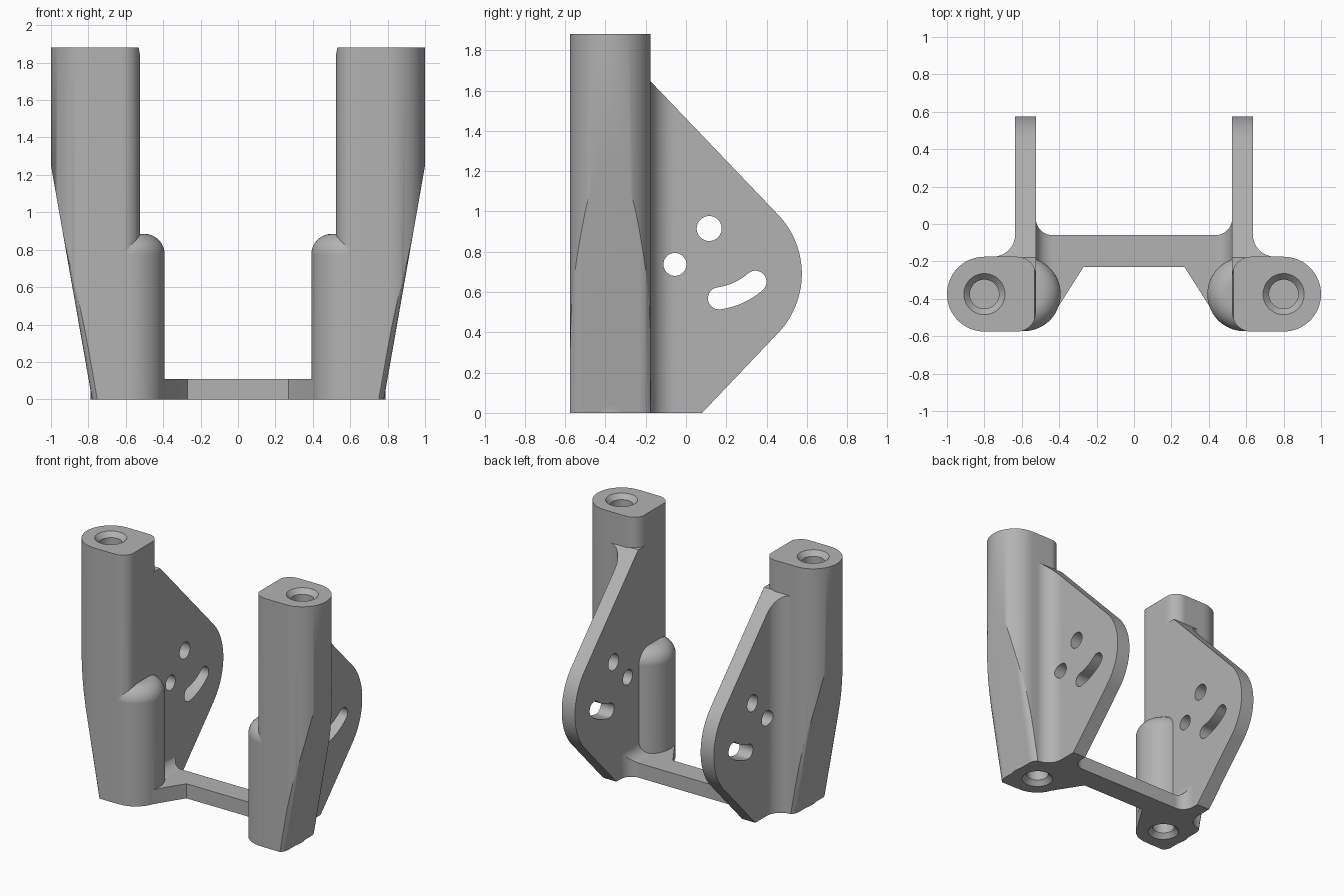
import bpy, bmesh
from math import radians, sin, cos

if "Cube" in bpy.data.objects:
    bpy.data.objects.remove(bpy.data.objects["Cube"])

grey = bpy.data.materials.new("plain_grey")
grey.use_nodes = True
colour = (0.45, 0.45, 0.45, 1)
grey.diffuse_color = colour
grey.node_tree.nodes["Principled BSDF"].inputs["Base Color"].default_value = colour


def arc(cx, cy, r, a0, a1, n=16):
    angles = [radians(a0 + (a1 - a0) * i / n) for i in range(n + 1)]
    return [(cx + r * cos(a), cy + r * sin(a)) for a in angles]


def finish(name, bm):
    bmesh.ops.remove_doubles(bm, verts=bm.verts, dist=1e-5)
    bmesh.ops.recalc_face_normals(bm, faces=bm.faces)
    mesh = bpy.data.meshes.new(name)
    bm.to_mesh(mesh)
    bm.free()
    ob = bpy.data.objects.new(name, mesh)
    mesh.materials.append(grey)
    bpy.context.collection.objects.link(ob)
    return ob


def prism(name, pts, axis, a, b, lean=0):
    """Extrude a 2D outline along an axis; lean shifts x with height."""
    place = {"x": lambda u, v, w: (w, u, v),
             "y": lambda u, v, w: (u, w, v),
             "z": lambda u, v, w: (u + lean * w, v, w)}[axis]
    bm = bmesh.new()
    low = [bm.verts.new(place(u, v, a)) for u, v in pts]
    high = [bm.verts.new(place(u, v, b)) for u, v in pts]
    bm.faces.new(low)
    bm.faces.new(high)
    for i in range(len(pts)):
        j = (i + 1) % len(pts)
        bm.faces.new((low[i], low[j], high[j], high[i]))
    return finish(name, bm)


def lathe(name, profile, x, y, steps=48):
    """Revolve (radius, z) points around a vertical axis."""
    bm = bmesh.new()
    verts = [bm.verts.new((x + r, y, z)) for r, z in profile]
    edges = [bm.edges.new(p) for p in zip(verts, verts[1:])]
    bmesh.ops.spin(bm, geom=verts + edges, cent=(x, y, 0), axis=(0, 0, 1),
                   angle=radians(360), steps=steps, use_merge=True)
    return finish(name, bm)


def apply(ob, mod):
    bpy.context.view_layer.objects.active = ob
    bpy.ops.object.modifier_apply(modifier=mod.name)


def combine(ob, other, operation):
    mod = ob.modifiers.new("combine", "BOOLEAN")
    mod.operation, mod.solver, mod.object = operation, "EXACT", other
    apply(ob, mod)
    bpy.data.objects.remove(other)


TOP, INNER, OUTER, AXIS_Y = 1.88, 0.525, 0.635, -0.375
BORE_X, SOCKET_X = 0.8, 0.59

# Column: rounded outside, softened inner corners, tapering towards the foot
bracket = prism("bracket", arc(BORE_X, AXIS_Y, 0.2, -90, 90, 32)
                + arc(0.625, -0.275, 0.1, 90, 180, 10)
                + arc(0.625, -0.475, 0.1, 180, 270, 10), "z", 0, TOP)
taper = prism("taper", [(0.2, -0.595)] + arc(0.7, -0.515, 0.08, -90, 0, 8)
              + arc(0.7, -0.235, 0.08, 0, 90, 8) + [(0.2, -0.155)],
              "z", -0.1, 2, lean=0.176)
combine(bracket, taper, "INTERSECT")

# Round-topped boss beside the column
boss = lathe("boss", [(0, 0), (0.198, 0)] + arc(0.088, 0.775, 0.11, 0, 90, 12)
             + [(0, 0.885)], SOCKET_X, AXIS_Y, 64)
combine(bracket, boss, "UNION")

# Side plate with a fillet running into the column
plate = prism("plate", [(INNER, -0.3), (0.755, -0.3)]
              + arc(0.755, -0.055, 0.12, 270, 180, 14)
              + [(OUTER, 0.7), (INNER, 0.7)], "z", 0, TOP)
outline = prism("outline", [(-0.4, -0.1), (-0.02, -0.1), (0.08, 0)]
                + arc(0.15, 0.69, 0.425, -45, 45, 28)
                + [(-0.18, 1.65), (-0.4, 1.65)], "x", 0, 1.2)
combine(plate, outline, "INTERSECT")
combine(bracket, plate, "UNION")

# Bridge: plan outline with end fillets, also filleted up the plate
bridge = prism("bridge", [(-0.1, -0.23), (0.27, -0.23), (0.435, -0.49), (0.58, -0.49),
                          (0.58, 0.03)] + arc(0.435, 0.03, 0.09, 0, -90, 12)
               + [(-0.1, -0.06)], "z", 0, 0.4)
section = prism("section", [(-0.2, -0.1), (0.6, -0.1), (0.6, 0.2)]
                + arc(0.435, 0.2, 0.09, 0, -90, 12) + [(-0.2, 0.11)], "y", -0.8, 0.5)
combine(bridge, section, "INTERSECT")
combine(bracket, bridge, "UNION")

# Two round holes and a curved slot through the plate
pivot = (0.115, 0.915)
slot = (arc(*pivot, 0.405, -82, -49, 18)
        + arc(pivot[0] + 0.35 * cos(radians(-49)), pivot[1] + 0.35 * sin(radians(-49)),
              0.055, -49, 131, 14)[1:-1]
        + arc(*pivot, 0.295, -49, -82, 18)
        + arc(pivot[0] + 0.35 * cos(radians(-82)), pivot[1] + 0.35 * sin(radians(-82)),
              0.055, 98, 278, 14)[1:-1])
for hole in (arc(*pivot, 0.062, 0, 350, 35), arc(-0.055, 0.737, 0.057, 0, 350, 35), slot):
    combine(bracket, prism("hole", hole, "x", 0.45, 0.75), "DIFFERENCE")

# Countersunk blind bores: one from the top, one from below
for x, face, sign in ((BORE_X, TOP, -1), (SOCKET_X, 0, 1)):
    steps = [(0, 0.7), (0.078, 0.7), (0.078, 0.035), (0.11, 0), (0.128, -0.02), (0, -0.02)]
    cutter = lathe("bore", [(r, face + sign * d) for r, d in steps], x, AXIS_Y)
    combine(bracket, cutter, "DIFFERENCE")

# Mirror to the other side, joined at the middle of the bridge
mirror = bracket.modifiers.new("mirror", "MIRROR")
mirror.use_bisect_axis[0] = True
apply(bracket, mirror)

bpy.ops.object.select_all(action="DESELECT")
bracket.select_set(True)
bpy.context.view_layer.objects.active = bracket
bpy.ops.object.shade_smooth_by_angle(angle=radians(30))
weighted = bracket.modifiers.new("weighted_normals", "WEIGHTED_NORMAL")
weighted.keep_sharp = True
